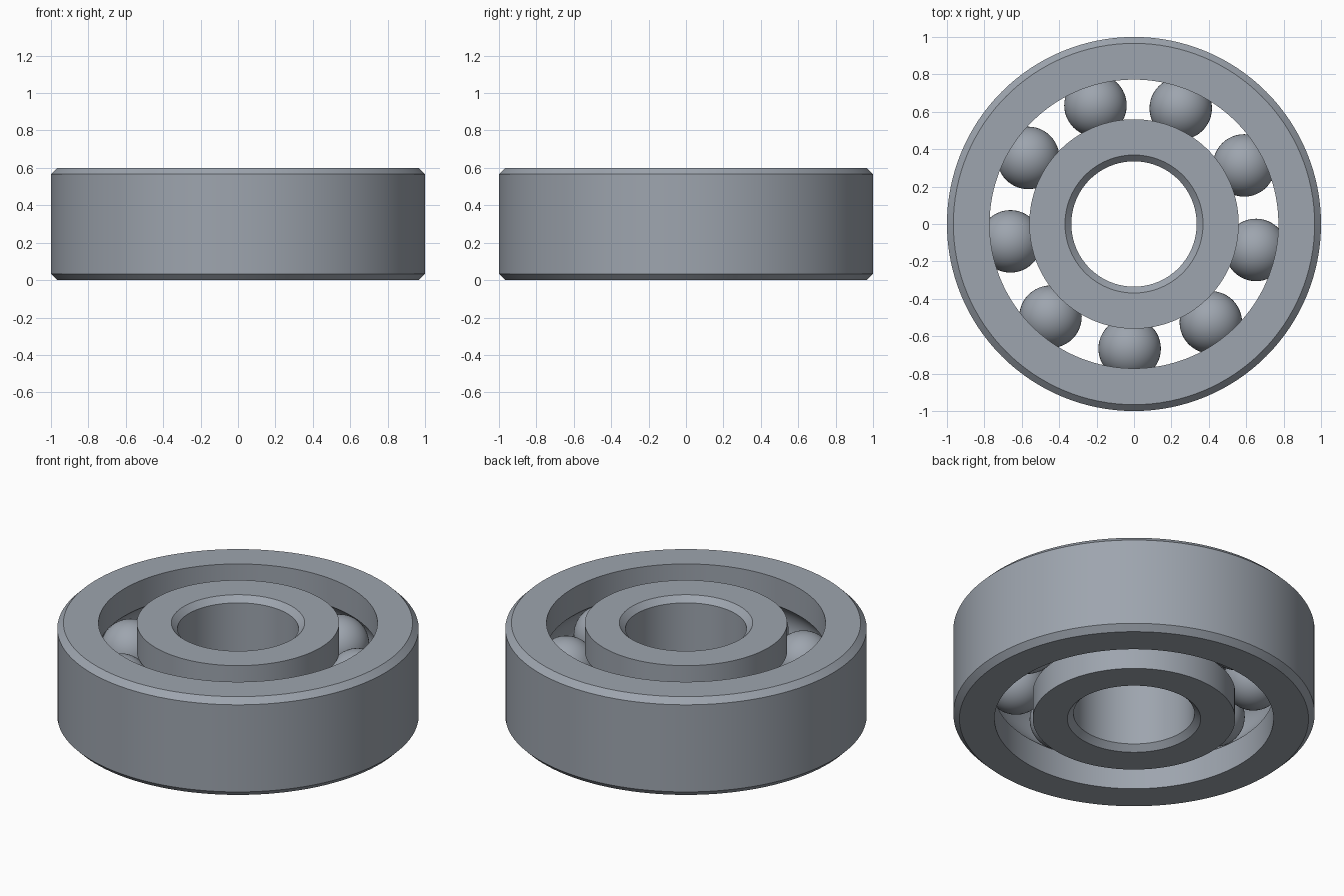
import bpy, bmesh
from math import sin, cos, tau, radians, asin, sqrt

HEIGHT, MID = 0.60, 0.30
PITCH, BALL_R, GROOVE_R = 0.667, 0.167, 0.169
CHAMFER, SEGMENTS, BALLS = 0.034, 128, 9

cube = bpy.data.objects.get("Cube")
if cube:
    bpy.data.objects.remove(cube, do_unlink=True)

steel = bpy.data.materials.new("steel grey")
steel.use_nodes = True
colour = (0.34, 0.375, 0.425, 1)
steel.diffuse_color = colour
steel.node_tree.nodes["Principled BSDF"].inputs["Base Color"].default_value = colour


def add_object(name, bm):
    mesh = bpy.data.meshes.new(name)
    bm.to_mesh(mesh)
    bm.free()
    mesh.materials.append(steel)
    obj = bpy.data.objects.new(name, mesh)
    bpy.context.collection.objects.link(obj)
    bpy.ops.object.select_all(action='DESELECT')
    obj.select_set(True)
    bpy.context.view_layer.objects.active = obj
    bpy.ops.object.shade_smooth_by_angle(angle=radians(30))
    return obj


def revolve(name, profile):
    """Turn a closed (radius, height) profile around z."""
    bm = bmesh.new()
    rings = []
    for i in range(SEGMENTS):
        a = tau * i / SEGMENTS
        rings.append([bm.verts.new((r * cos(a), r * sin(a), z)) for r, z in profile])
    for i, ring in enumerate(rings):
        following = rings[(i + 1) % SEGMENTS]
        for j in range(len(profile)):
            k = (j + 1) % len(profile)
            bm.faces.new((ring[j], following[j], following[k], ring[k]))
    bmesh.ops.recalc_face_normals(bm, faces=bm.faces)
    return add_object(name, bm)


def race(name, plain_r, land_r):
    """Ring with a chamfered plain side and a ball groove in the other side."""
    side = 1 if plain_r > land_r else -1
    half = asin(sqrt(GROOVE_R ** 2 - (land_r - PITCH) ** 2) / GROOVE_R)
    steps = 16
    arc = [-half + 2 * half * i / steps for i in range(steps + 1)]
    groove = [(PITCH + side * GROOVE_R * cos(t), MID + GROOVE_R * sin(t)) for t in arc]
    inset = plain_r - side * CHAMFER
    outline = [(land_r, HEIGHT), (inset, HEIGHT), (plain_r, HEIGHT - CHAMFER),
               (plain_r, CHAMFER), (inset, 0), (land_r, 0)]
    return revolve(name, outline + groove)


# Races
race("outer_race", 1.0, 0.772)
race("inner_race", 0.335, 0.56)

# Balls
for n in range(BALLS):
    bm = bmesh.new()
    bmesh.ops.create_uvsphere(bm, u_segments=48, v_segments=24, radius=BALL_R)
    ball = add_object(f"ball_{n + 1}", bm)
    a = radians(-12) + tau * n / BALLS
    ball.location = (PITCH * cos(a), PITCH * sin(a), MID)
